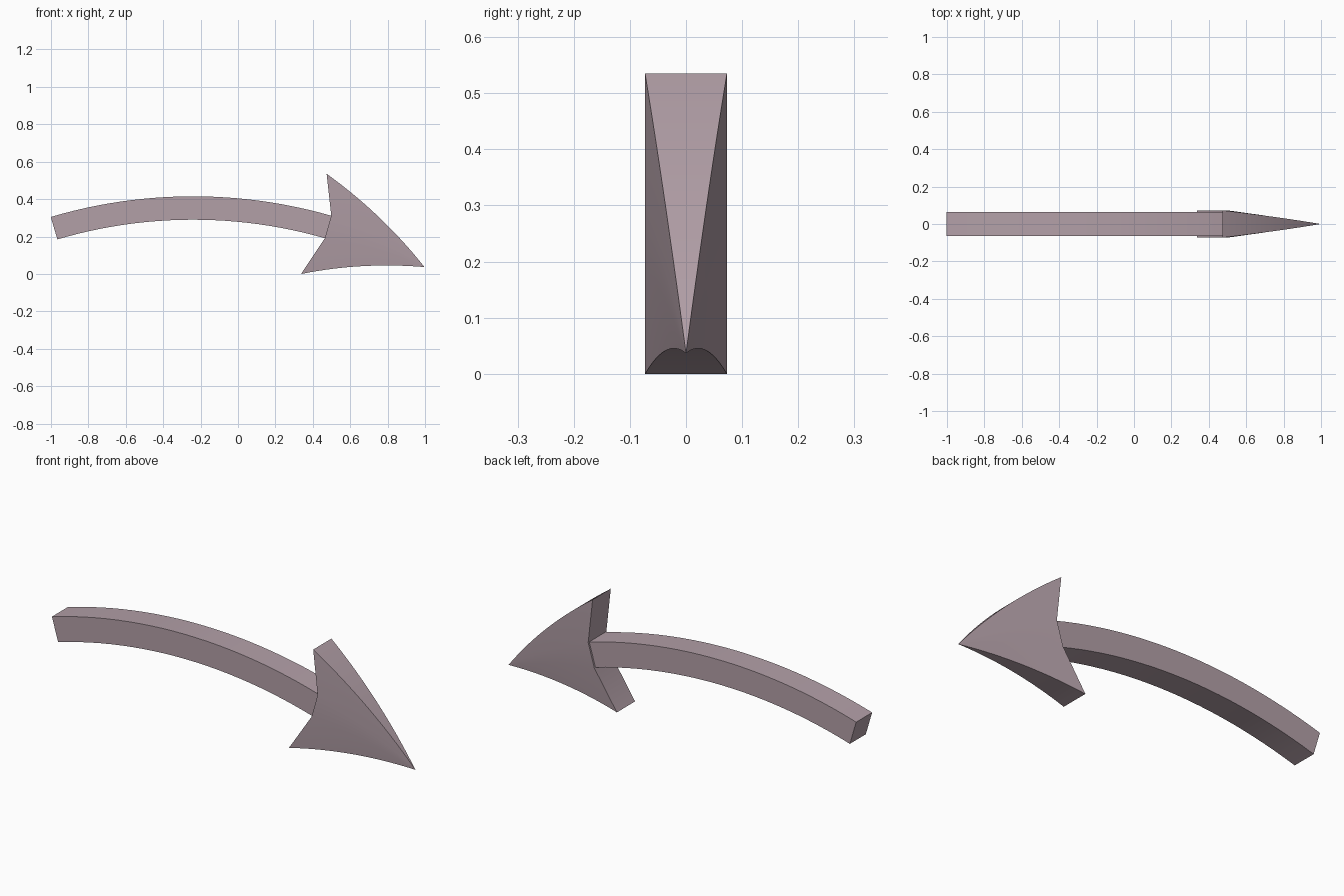
import bpy, bmesh, math

if "Cube" in bpy.data.objects:
    bpy.data.objects.remove(bpy.data.objects["Cube"])

CX, CZ = -0.24, -2.265      # centre of the bend, in the xz plane
N = 24                      # segments along each part

mat = bpy.data.materials.new("dusty mauve")
mat.diffuse_color = (0.45, 0.35, 0.39, 1)
mat.use_nodes = True
mat.node_tree.nodes["Principled BSDF"].inputs["Base Color"].default_value = mat.diffuse_color


def bent(r, deg, y):
    a = math.radians(deg)
    return (CX + r * math.sin(a), y, CZ + r * math.cos(a))


def finish(bm, name):
    bmesh.ops.recalc_face_normals(bm, faces=bm.faces[:])
    me = bpy.data.meshes.new(name)
    bm.to_mesh(me)
    bm.free()
    me.materials.append(mat)
    ob = bpy.data.objects.new(name, me)
    bpy.context.collection.objects.link(ob)
    bpy.ops.object.select_all(action='DESELECT')
    ob.select_set(True)
    bpy.context.view_layer.objects.active = ob
    bpy.ops.object.shade_smooth_by_angle(angle=math.radians(20))
    return ob


def bridge(bm, a, b):
    n = len(a)
    for i in range(n):
        j = (i + 1) % n
        bm.faces.new((a[i], a[j], b[j], b[i]))


# shaft: square section swept along the arc
bm = bmesh.new()
rings = []
for i in range(N + 1):
    deg = -16.5 + 32.5 * i / N
    rings.append([bm.verts.new(bent(r, deg, y)) for r, y in
                  ((2.68, -0.064), (2.68, 0.064), (2.555, 0.064), (2.555, -0.064))])
for a, b in zip(rings, rings[1:]):
    bridge(bm, a, b)
bm.faces.new(rings[0])
bm.faces.new(rings[-1])
finish(bm, "arrow_shaft")

# head: notched back outline (radius, angle) drawn in towards a sharp tip
bm = bmesh.new()
W = 0.073
TIP = (2.613, 28.25)
back = [(2.89, 14.3), (2.68, 16.0), (2.555, 16.0), (2.337, 14.3)]
outline = [(r, d, -W) for r, d in back] + [(r, d, W) for r, d in reversed(back)]
rings = []
for i in range(N):
    t = i / N
    rings.append([bm.verts.new(bent(r + (TIP[0] - r) * t, d + (TIP[1] - d) * t, y * (1 - t)))
                  for r, d, y in outline])
for a, b in zip(rings, rings[1:]):
    bridge(bm, a, b)
tip = bm.verts.new(bent(*TIP, 0))
last, first = rings[-1], rings[0]
for i in range(8):
    bm.faces.new((last[i], last[(i + 1) % 8], tip))
# back of the head, both barbs and the seat for the shaft
for i in range(3):
    bm.faces.new((first[i], first[i + 1], first[6 - i], first[7 - i]))
finish(bm, "arrow_head")
